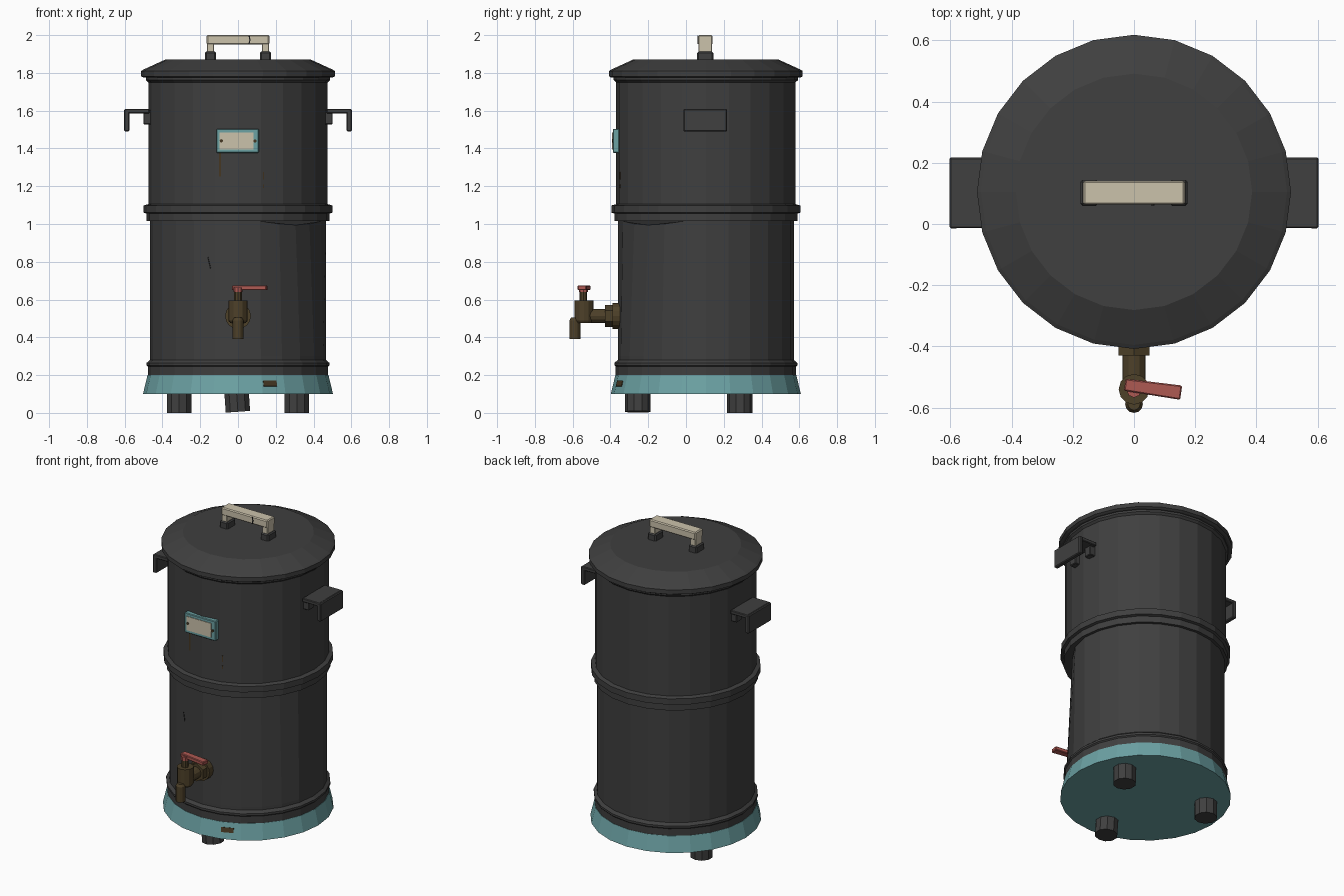
import bpy
import bmesh
from math import sin, cos, pi, radians
from mathutils import Matrix, Vector

default_cube = bpy.data.objects.get("Cube")
if default_cube:
    bpy.data.objects.remove(default_cube, do_unlink=True)

CENTRE = Vector((0, 0.105, 0))   # axis of the drum
SIDES = 24


def make_material(name, red, green, blue):
    material = bpy.data.materials.new(name)
    material.use_nodes = True
    colour = (red, green, blue, 1)
    material.diffuse_color = colour
    shader = material.node_tree.nodes["Principled BSDF"]
    shader.inputs["Base Color"].default_value = colour
    shader.inputs["Roughness"].default_value = 0.7
    return material


iron = make_material("dark grey iron", 0.05, 0.05, 0.05)
teal = make_material("teal enamel", 0.15, 0.36, 0.37)
cream = make_material("cream", 0.6, 0.54, 0.41)
brass = make_material("aged brass", 0.075, 0.052, 0.022)
red = make_material("faded red", 0.42, 0.1, 0.085)
rust = make_material("rust brown", 0.06, 0.038, 0.016)
black = make_material("scratch black", 0.012, 0.012, 0.012)


def finish(bm, name, material, matrix, bevel=0):
    """Turn a bmesh into a placed, flat-shaded object."""
    bmesh.ops.recalc_face_normals(bm, faces=bm.faces)
    mesh = bpy.data.meshes.new(name)
    bm.to_mesh(mesh)
    bm.free()
    mesh.materials.append(material)
    part = bpy.data.objects.new(name, mesh)
    part.matrix_world = matrix
    bpy.context.collection.objects.link(part)
    if bevel:
        modifier = part.modifiers.new("Bevel", "BEVEL")
        modifier.width = bevel
        modifier.segments = 1
    return part


def lathe(name, profile, material, matrix, sides=SIDES):
    """Spin (radius, height) pairs around local z, with closed ends."""
    bm = bmesh.new()
    rings = []
    for radius, height in profile:
        angles = [2 * pi * i / sides - pi / 2 for i in range(sides)]
        rings.append([bm.verts.new((radius * cos(a), radius * sin(a), height)) for a in angles])
    for low, high in zip(rings, rings[1:]):
        for i in range(sides):
            j = (i + 1) % sides
            bm.faces.new((low[i], low[j], high[j], high[i]))
    bm.faces.new(rings[0][::-1])
    bm.faces.new(rings[-1])
    return finish(bm, name, material, matrix)


def box(name, size, material, matrix, bevel=0):
    bm = bmesh.new()
    bmesh.ops.create_cube(bm, size=1)
    bmesh.ops.scale(bm, vec=size, verts=bm.verts)
    return finish(bm, name, material, matrix, bevel)


def at(x, y, z):
    return Matrix.Translation((x, y, z))


def on_facet(index, shift, radius, z, lean=0, roll=0):
    """Frame lying on one flat side of the drum, outward along local -y."""
    turn = Matrix.Rotation((index + 0.5) * 2 * pi / SIDES, 4, "Z")
    flat = radius * cos(pi / SIDES)
    tilt = Matrix.Rotation(lean, 4, "X") @ Matrix.Rotation(roll, 4, "Y")
    return Matrix.Translation(CENTRE) @ turn @ at(shift, -flat, z) @ tilt


drum = Matrix.Translation(CENTRE)

# Drum body and its hoops
lower_body = lathe("lower_body", [(0.466, 0.2), (0.466, 0.3), (0.466, 1.025)], iron, drum)
lathe("base_skirt", [(0.503, 0.1), (0.479, 0.2)], teal, drum)
lathe("lower_hoop", [(0.477, 0.195), (0.477, 0.245), (0.484, 0.252),
                     (0.484, 0.265), (0.466, 0.28)], iron, drum)
lathe("middle_hoop", [(0.484, 1.015), (0.484, 1.055), (0.5, 1.06),
                      (0.5, 1.098), (0.475, 1.105)], iron, drum)
lathe("upper_body", [(0.475, 1.06), (0.475, 1.76)], iron, drum)
lathe("top_rim", [(0.475, 1.75), (0.488, 1.762), (0.488, 1.785)], iron, drum)
lathe("lid", [(0.5, 1.775), (0.513, 1.782), (0.513, 1.81),
              (0.5, 1.818), (0.386, 1.87)], iron, drum)

# Shallow dent at the top of the lower body
dent_direction = Vector((1, -1, 0)).normalized()
for vertex in lower_body.data.vertices:
    if vertex.co.z > 1:
        outward = Vector((vertex.co.x, vertex.co.y, 0)).normalized()
        strength = max(0, (outward.dot(dent_direction) - 0.8) / 0.2)
        vertex.co -= outward * 0.035 * strength
        vertex.co.z -= 0.03 * strength

# Three feet, the front one slightly crooked
for index, name in enumerate(("front_foot", "left_foot", "right_foot")):
    angle = 2 * pi * index / 3 - pi / 2
    spot = at(0.36 * cos(angle), CENTRE.y + 0.36 * sin(angle), 0)
    if index == 0:
        spot = spot @ Matrix.Rotation(radians(-4), 4, "Y") @ at(0, 0, 0.006)
    lathe(name, [(0.068, 0), (0.068, 0.115)], iron, spot, 10)

# Lid handle
for side, word in ((1, "left"), (-1, "right")):
    x = side * 0.146
    box(f"{word}_lid_post", (0.058, 0.085, 0.05), iron, at(x, 0.102, 1.888), 0.007)
    box(f"{word}_grip_leg", (0.038, 0.07, 0.06), cream, at(x, 0.102, 1.935), 0.003)
box("lid_grip", (0.332, 0.078, 0.05), cream, at(0, 0.102, 1.975), 0.006)
for roll, z in ((-0.2, 1.985), (0.25, 1.965)):
    crack = at(0.061, 0.0625, z) @ Matrix.Rotation(roll, 4, "Y")
    box("grip_crack", (0.006, 0.004, 0.023), black, crack)

# Side handles: two brackets carrying a folded plate
for side, word in ((1, "left"), (-1, "right")):
    for y in (0.035, 0.17):
        box(f"{word}_handle_bracket", (0.05, 0.05, 0.075), iron,
            at(side * 0.476, y, 1.565), 0.004)
    box(f"{word}_handle_top", (0.125, 0.23, 0.024), iron, at(side * 0.532, 0.102, 1.597), 0.004)
    box(f"{word}_handle_lip", (0.028, 0.232, 0.118), iron, at(side * 0.589, 0.102, 1.549), 0.005)

# Name plate without writing
box("plate_frame", (0.224, 0.035, 0.128), teal, at(-0.002, -0.37, 1.44), 0.004)
box("plate_label", (0.178, 0.006, 0.09), cream, at(-0.008, -0.388, 1.44))
for x in (-0.088, 0.09):
    screw = at(x, -0.387, 1.44) @ Matrix.Rotation(pi / 2, 4, "X")
    lathe("plate_screw", [(0.009, 0), (0.009, 0.006)], rust, screw, 8)

# Wear marks: streaks, scratch and chipped enamel
box("rust_streak", (0.011, 0.006, 0.125), rust, on_facet(-1, -0.033, 0.475, 1.315))
for z, length in ((1.255, 0.04), (1.2, 0.02)):
    box("small_streak", (0.006, 0.004, length), rust, on_facet(1, -0.05, 0.475, z))
box("body_scratch", (0.006, 0.004, 0.06), black, on_facet(-2, 0.026, 0.466, 0.795, roll=-0.25))
box("enamel_chip", (0.076, 0.006, 0.03), rust, on_facet(1, -0.018, 0.4905, 0.155, lean=-0.235))

# Tap
forward = Matrix.Rotation(pi / 2, 4, "X")
lathe("tap_flange", [(0.068, 0), (0.068, 0.045)], brass, at(0, -0.345, 0.513) @ forward, 16)
lathe("tap_nut", [(0.058, 0), (0.058, 0.045)], brass, at(0, -0.385, 0.513) @ forward, 6)
lathe("tap_pipe", [(0.037, 0), (0.037, 0.13)], brass, at(0, -0.41, 0.513) @ forward, 12)
lathe("tap_valve", [(0.04, 0.475), (0.05, 0.49), (0.05, 0.595)], brass, at(0, -0.54, 0), 12)
lathe("tap_spout", [(0.029, 0.39), (0.029, 0.49), (0.02, 0.505)], brass, at(0, -0.588, 0), 12)
lathe("tap_stem", [(0.02, 0.59), (0.02, 0.655)], brass, at(0, -0.543, 0), 8)

# Tap lever, widening to its tip
lever = box("tap_lever", (0.186, 0.042, 0.025), red,
            at(0.062, -0.538, 0.662) @ Matrix.Rotation(radians(-8), 4, "Z"), 0.004)
for vertex in lever.data.vertices:
    vertex.co.y *= 1.12 if vertex.co.x > 0 else 0.95
lathe("lever_hub", [(0.024, 0.64), (0.024, 0.665)], red, at(0, -0.543, 0), 8)
